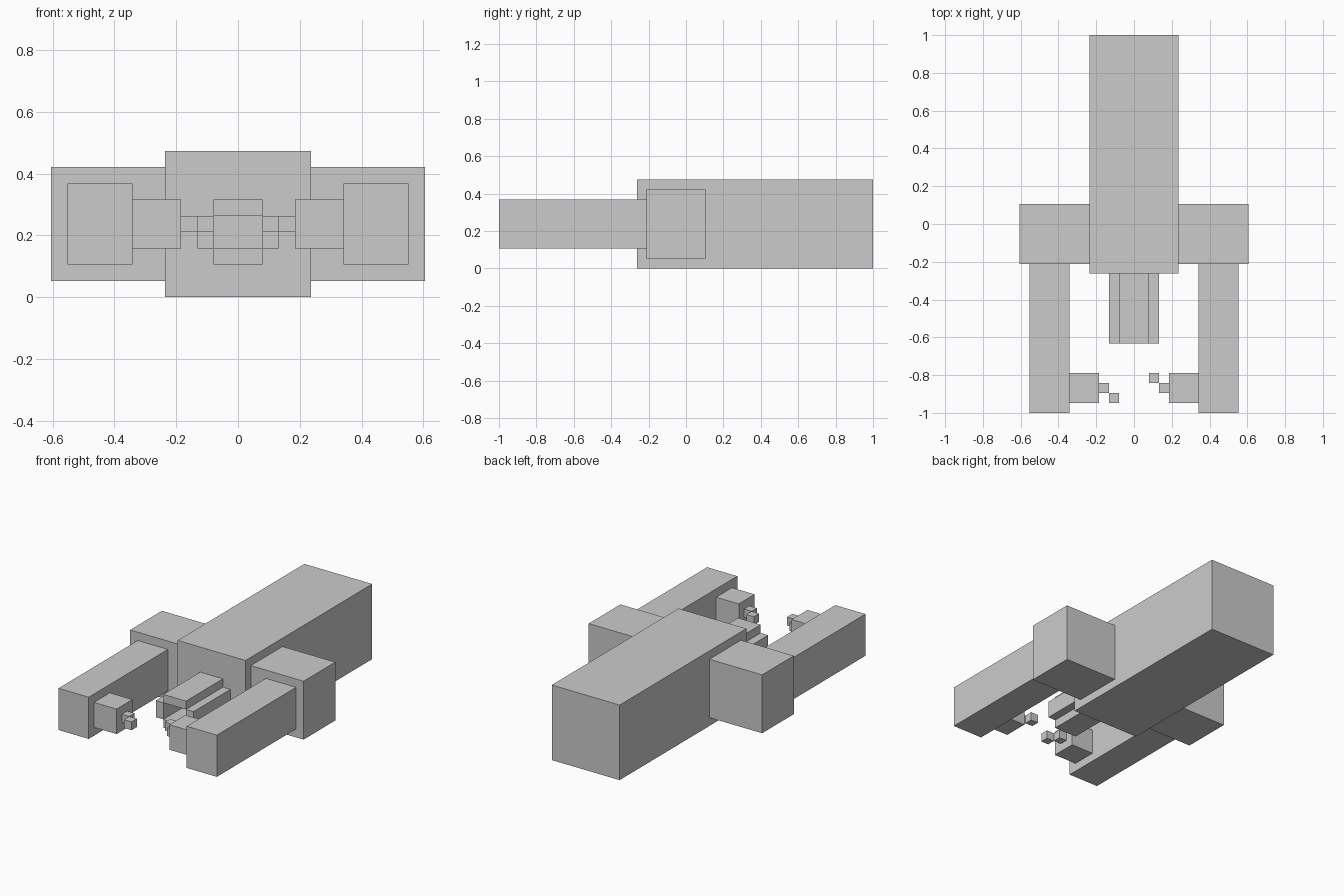
import bpy

if "Cube" in bpy.data.objects:
    bpy.data.objects.remove(bpy.data.objects["Cube"])

U = 2 / 38  # one block of the voxel grid


def box(name, x, y, z):
    """Box from (low, high) ranges given in grid blocks."""
    r = (x, y, z)
    bpy.ops.mesh.primitive_cube_add(size=1, location=[(a + b) / 2 * U for a, b in r])
    ob = bpy.context.object
    ob.name = name
    ob.scale = [(b - a) * U for a, b in r]
    bpy.ops.object.transform_apply(location=False, rotation=False, scale=True)
    return ob


# Main body
box("body", (-4.5, 4.5), (-5, 19), (0, 9))

# Hollow front nozzle: top, bottom and side plates
for name, z in (("top", (5, 6)), ("bottom", (2, 3))):
    box("nozzle_" + name, (-1.5, 1.5), (-12, -5), z)

# Mirrored side assemblies; the fingertips step in opposite directions
for side, s, tip in (("right", 1, -16), ("left", -1, -18)):
    def part(name, near, far, y, z):
        box(side + "_" + name, sorted((s * near, s * far)), y, z)

    part("nozzle_side", 1.5, 2.5, (-12, -5), (3, 5))
    part("shoulder", 4.5, 11.5, (-4, 2), (1, 8))
    part("arm", 6.5, 10.5, (-19, -4), (2, 7))
    part("hand", 3.5, 6.5, (-18, -15), (3, 6))
    part("finger", 2.5, 3.5, (-17, -16), (4, 5))
    part("fingertip", 1.5, 2.5, (tip, tip + 1), (4, 5))
